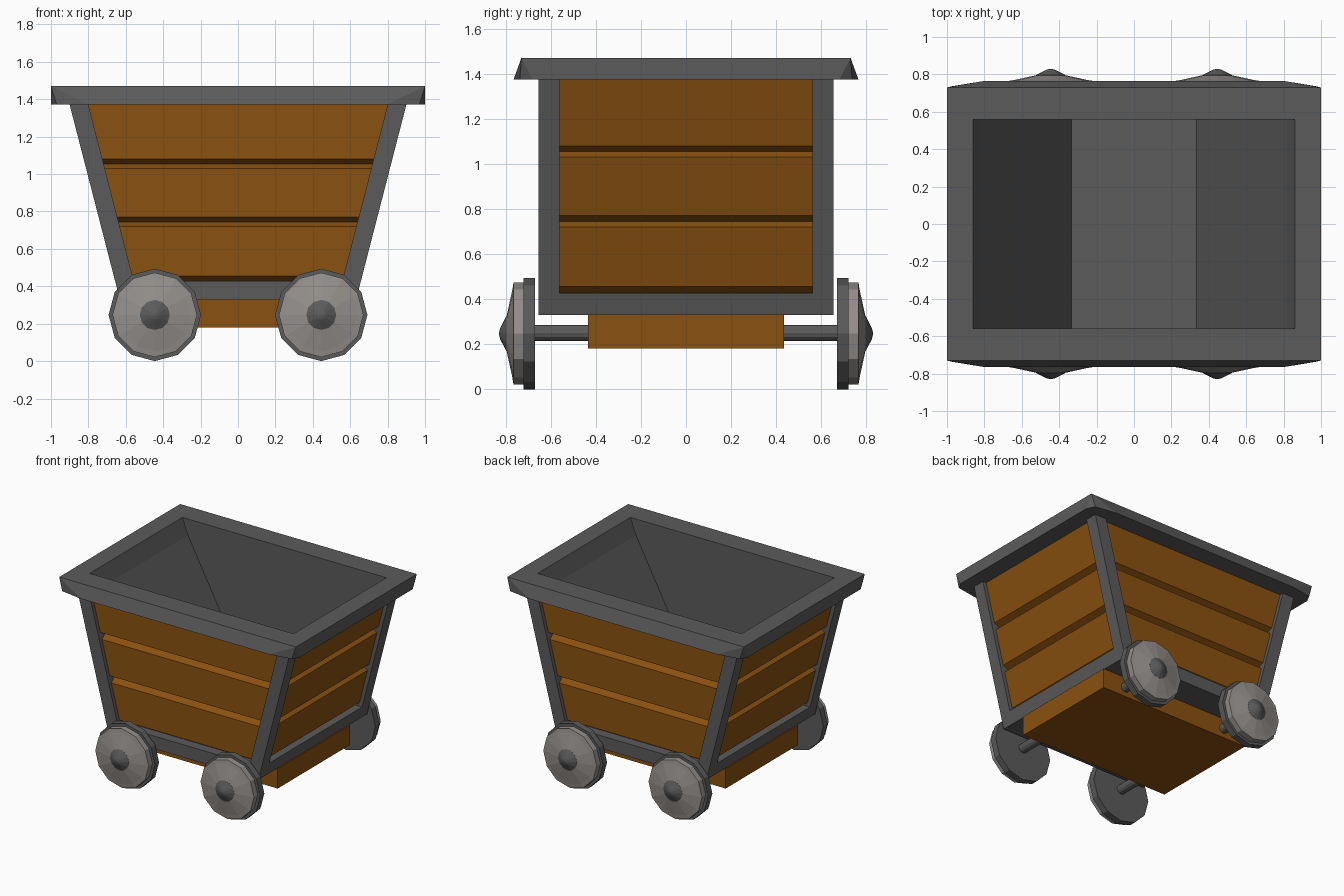
import bpy, bmesh, math

if "Cube" in bpy.data.objects:
    bpy.data.objects.remove(bpy.data.objects["Cube"])


def material(name, rgb):
    m = bpy.data.materials.new(name)
    m.diffuse_color = (*rgb, 1)
    m.use_nodes = True
    m.node_tree.nodes["Principled BSDF"].inputs["Base Color"].default_value = m.diffuse_color
    return m


WOOD = material("brown wood", (0.255, 0.083, 0.005))
IRON = material("dark iron", (0.105, 0.105, 0.105))
STEEL = material("light steel", (0.30, 0.278, 0.262))


def finish(name, bm, mat, inward=False):
    bmesh.ops.recalc_face_normals(bm, faces=bm.faces[:])
    if inward:
        bmesh.ops.reverse_faces(bm, faces=bm.faces[:])
    me = bpy.data.meshes.new(name)
    bm.to_mesh(me)
    bm.free()
    me.materials.append(mat)
    ob = bpy.data.objects.new(name, me)
    bpy.context.collection.objects.link(ob)
    return ob


def loft(name, rings, mat, caps=(True, True), inward=False):
    """Skin a list of equal-length point rings."""
    bm = bmesh.new()
    vs = [[bm.verts.new(p) for p in r] for r in rings]
    n = len(rings[0])
    for a, b in zip(vs, vs[1:]):
        for i in range(n):
            j = (i + 1) % n
            bm.faces.new((a[i], a[j], b[j], b[i]))
    if caps[0]:
        bm.faces.new(vs[0])
    if caps[1]:
        bm.faces.new(vs[-1])
    return finish(name, bm, mat, inward)


def rect(x0, x1, y0, y1, z):
    return [(x0, y0, z), (x1, y0, z), (x1, y1, z), (x0, y1, z)]


def lathe_y(name, cx, cz, side, profile, mat, n=12):
    """Turn (y, radius) pairs about an axis along y."""
    rings = [[(cx + r * math.cos(k * math.tau / n), side * y,
               cz + r * math.sin(k * math.tau / n)) for k in range(n)]
             for y, r in profile]
    return loft(name, rings, mat)


def half_x(z):
    """Outer half length of the tub at a height."""
    return 0.632 + 0.2576 * (z - 0.33)


HY = 0.655

# plank walls with V grooves: (height, inset)
levels = [(0.40, 0.075), (0.43, 0.075), (0.455, 0.03)]
for g in (0.745, 1.055):
    levels += [(g - 0.025, 0.03), (g, 0.075), (g + 0.025, 0.03)]
levels += [(1.38, 0.03)]
loft("plank_walls",
     [rect(-half_x(z) + d, half_x(z) - d, -HY + d, HY - d, z) for z, d in levels],
     WOOD, caps=(False, False))

# bottom frame
loft("bottom_frame", [rect(-half_x(z), half_x(z), -HY, HY, z) for z in (0.33, 0.427)], IRON)

# slanted corner posts
for sx in (-1, 1):
    for sy in (-1, 1):
        loft("corner_post",
             [rect(sx * (half_x(z) - 0.1), sx * half_x(z), sy * 0.56, sy * HY, z)
              for z in (0.33, 1.38)], IRON)

# inner lining
loft("inner_lining",
     [rect(-x, x, -0.56, 0.56, z) for z, x in ((0.455, 0.335), (1.345, 0.815), (1.47, 0.862))],
     IRON, caps=(True, False), inward=True)

# top rim: four top corners, twelve points along the lower edge
bm = bmesh.new()
order = [(-1, -1), (1, -1), (1, 1), (-1, 1)]
top = [bm.verts.new((sx, sy * 0.73, 1.47)) for sx, sy in order]
hole = [bm.verts.new((sx * 0.862, sy * 0.56, 1.47)) for sx, sy in order]
under = [bm.verts.new((sx * 0.826, sy * 0.56, 1.373)) for sx, sy in order]
low = []
for c, (sx, sy) in enumerate(order):
    pts = [(1.0, 0.68), (0.97, 0.737), (0.80, 0.765)]
    if sx * sy < 0:
        pts.reverse()
    low += [(bm.verts.new((sx * x, sy * y, 1.373)), c) for x, y in pts]
for i in range(12):
    (a, ca), (b, cb) = low[i], low[(i + 1) % 12]
    for loop in (top, under):
        if ca == cb:
            bm.faces.new((a, b, loop[ca]))
        else:
            bm.faces.new((a, b, loop[cb], loop[ca]))
for i in range(4):
    j = (i + 1) % 4
    bm.faces.new((top[i], top[j], hole[j], hole[i]))
    bm.faces.new((under[i], under[j], hole[j], hole[i]))
finish("top_rim", bm, IRON)

# wooden chassis block
loft("chassis", [rect(-0.64, 0.64, -0.435, 0.435, z) for z in (0.18, 0.331)], WOOD)

# axles and wheels
for cx in (-0.445, 0.445):
    lathe_y("axle", cx, 0.25, 1, [(-0.68, 0.036), (0.68, 0.036)], IRON)
    for s in (-1, 1):
        lathe_y("wheel_flange", cx, 0.247, s, [(0.67, 0.247), (0.72, 0.247)], IRON)
        lathe_y("wheel_disc", cx, 0.247, s,
                [(0.715, 0.226), (0.765, 0.226), (0.77, 0.195), (0.795, 0.08)], STEEL)
        lathe_y("wheel_hub", cx, 0.247, s,
                [(0.79, 0.08), (0.796, 0.08), (0.824, 0.025), (0.829, 0.006)], IRON)
